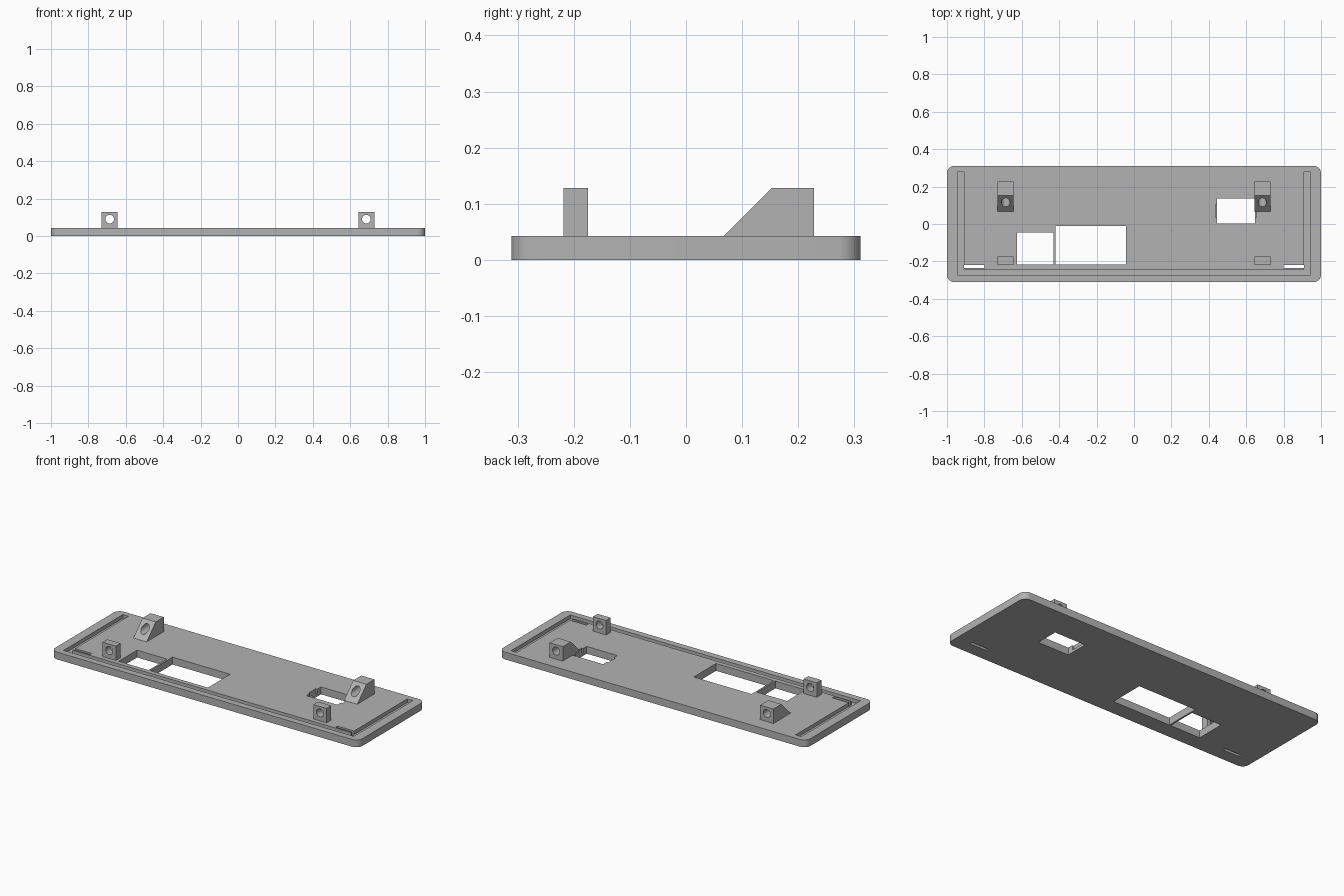
import bpy
import bmesh
from math import pi
from mathutils import Matrix

if "Cube" in bpy.data.objects:
    bpy.data.objects.remove(bpy.data.objects["Cube"], do_unlink=True)

THICK = 0.043      # plate thickness
TOP = 0.128        # top of the mounting posts
HOLE_Z = 0.09      # height of the screw holes
POST_X = 0.686

grey = bpy.data.materials.new("plain_grey")
grey.use_nodes = True
grey.diffuse_color = (0.45, 0.45, 0.45, 1)
grey.node_tree.nodes["Principled BSDF"].inputs["Base Color"].default_value = (0.45, 0.45, 0.45, 1)


def finish(name, bm):
    bmesh.ops.recalc_face_normals(bm, faces=bm.faces[:])
    mesh = bpy.data.meshes.new(name)
    bm.to_mesh(mesh)
    bm.free()
    mesh.materials.append(grey)
    obj = bpy.data.objects.new(name, mesh)
    bpy.context.collection.objects.link(obj)
    return obj


def box(name, x0, x1, y0, y1, z0, z1, corner=0):
    """Box from its limits, with optional rounded upright edges."""
    bm = bmesh.new()
    bmesh.ops.create_cube(bm, size=1)
    for v in bm.verts:
        v.co.x = x1 if v.co.x > 0 else x0
        v.co.y = y1 if v.co.y > 0 else y0
        v.co.z = z1 if v.co.z > 0 else z0
    if corner:
        upright = [e for e in bm.edges if abs(e.verts[0].co.z - e.verts[1].co.z) > 1e-4]
        bmesh.ops.bevel(bm, geom=upright, offset=corner, segments=8,
                        profile=0.5, affect='EDGES')
    return finish(name, bm)


def prism(name, profile, x0, x1):
    """Extrude a (y, z) profile along x."""
    bm = bmesh.new()
    face = bm.faces.new([bm.verts.new((x0, y, z)) for y, z in profile])
    new = bmesh.ops.extrude_face_region(bm, geom=[face])["geom"]
    for v in new:
        if isinstance(v, bmesh.types.BMVert):
            v.co.x = x1
    return finish(name, bm)


def cut(obj, cutter):
    cutter.hide_render = True
    mod = obj.modifiers.new("cut", 'BOOLEAN')
    mod.operation = 'DIFFERENCE'
    mod.solver = 'EXACT'
    mod.object = cutter
    bpy.context.view_layer.objects.active = obj
    bpy.ops.object.modifier_apply(modifier=mod.name)
    bpy.data.objects.remove(cutter, do_unlink=True)


def drill(obj, x):
    """Screw hole running front to back."""
    bm = bmesh.new()
    bmesh.ops.create_cone(bm, cap_ends=True, segments=32, radius1=0.023, radius2=0.023,
                          depth=1, matrix=Matrix.Translation((x, 0, HOLE_Z))
                          @ Matrix.Rotation(pi / 2, 4, 'X'))
    cut(obj, finish("drill", bm))


def shade(obj):
    bpy.ops.object.select_all(action='DESELECT')
    obj.select_set(True)
    bpy.context.view_layer.objects.active = obj
    bpy.ops.object.shade_smooth_by_angle(angle=0.5)


# Rounded base plate
plate = box("base_plate", -1, 1, -0.311, 0.311, 0, THICK, corner=0.04)

# U-shaped groove around the front and both ends
floor = 0.021
cut(plate, box("groove", -0.945, 0.945, -0.273, -0.244, floor, 0.1))
for x0, x1 in ((-0.945, -0.908), (0.908, 0.945)):
    cut(plate, box("groove", x0, x1, -0.273, 0.278, floor, 0.1))

# Openings and narrow slots through the plate
openings = [
    (-0.625, -0.43, -0.217, -0.046),
    (-0.42, -0.044, -0.217, -0.01),
    (0.445, 0.646, 0.002, 0.136),
    (-0.91, -0.80, -0.235, -0.218),
    (0.80, 0.91, -0.235, -0.218),
]
for limits in openings:
    cut(plate, box("opening", *limits, -0.1, 0.1))

# Shallow side notches of the right-hand opening
cut(plate, box("notch", 0.435, 0.656, 0.035, 0.103, 0.015, 0.1))
shade(plate)

# Mounting posts: plain blocks in front, sloped blocks behind
block = [(-0.218, THICK), (-0.175, THICK), (-0.175, TOP), (-0.218, TOP)]
wedge = [(0.068, THICK), (0.228, THICK), (0.228, TOP), (0.153, TOP)]
for side, x in (("right", -POST_X), ("left", POST_X)):
    for kind, profile in (("front_post", block), ("rear_wedge", wedge)):
        post = prism(f"{side}_{kind}", profile, x - 0.043, x + 0.043)
        drill(post, x)
        shade(post)
